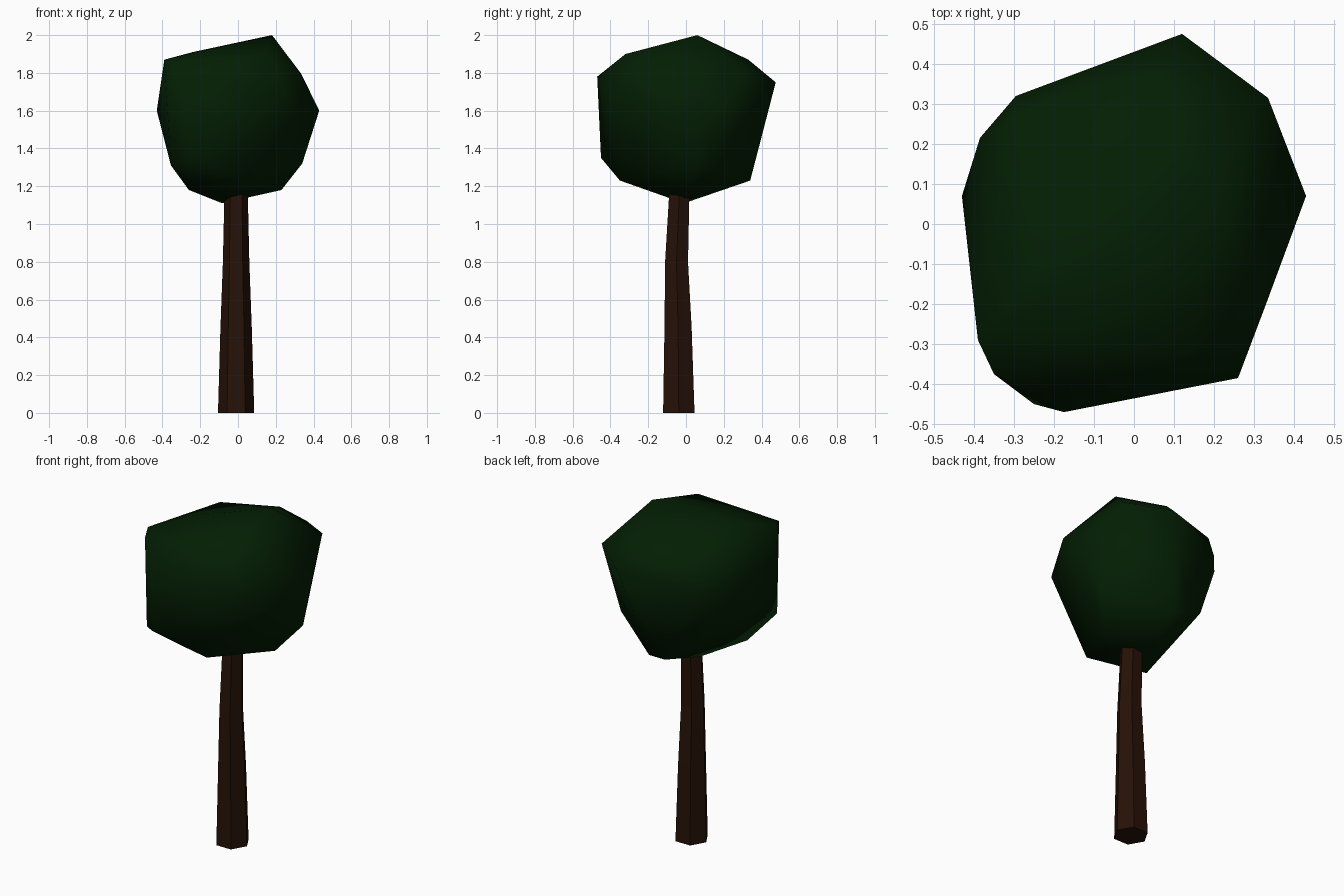
import bpy, bmesh
from math import cos, sin, pi

if "Cube" in bpy.data.objects:
    bpy.data.objects.remove(bpy.data.objects["Cube"])


def paint(obj, name, rgb):
    mat = bpy.data.materials.new(name)
    mat.diffuse_color = (*rgb, 1)
    mat.use_nodes = True
    mat.node_tree.nodes["Principled BSDF"].inputs["Base Color"].default_value = mat.diffuse_color
    obj.data.materials.append(mat)


def finish(bm, name):
    bmesh.ops.recalc_face_normals(bm, faces=bm.faces)
    mesh = bpy.data.meshes.new(name)
    bm.to_mesh(mesh)
    bm.free()
    obj = bpy.data.objects.new(name, mesh)
    bpy.context.collection.objects.link(obj)
    return obj


# Trunk: slightly bent, tapering hexagonal column (z, radius, centre y)
rings = [(0, .096, -.038), (.45, .083, -.042), (.8, .07, -.05), (1.2, .061, -.034)]
bm = bmesh.new()
loops = [[bm.verts.new((-.01 + r * cos(i * pi / 3), cy + r * sin(i * pi / 3), z))
          for i in range(6)] for z, r, cy in rings]
for low, high in zip(loops, loops[1:]):
    for i in range(6):
        j = (i + 1) % 6
        bm.faces.new((low[i], low[j], high[j], high[i]))
bm.faces.new(loops[0])
bm.faces.new(loops[-1])
trunk = finish(bm, "trunk")
paint(trunk, "bark", (.019, .006, .002))

# Crown: faceted lump hulled over its corner points
corners = [
    # top
    (.18, .06, 2.0), (.045, .33, 1.87), (-.303, .264, 1.83), (-.24, -.12, 1.91),
    (.145, -.32, 1.90), (.33, -.20, 1.80), (-.39, -.29, 1.87), (-.35, -.375, 1.85),
    # middle
    (.12, .475, 1.75), (.335, .315, 1.795), (.43, .07, 1.60), (.26, -.385, 1.665),
    (-.175, -.47, 1.78), (-.43, .07, 1.60), (-.295, .32, 1.69), (-.385, .215, 1.67),
    # bottom
    (-.25, -.45, 1.35), (-.355, -.35, 1.31), (.34, .06, 1.32), (.34, .126, 1.32),
    (.23, .02, 1.18), (-.10, .34, 1.23), (.005, .34, 1.23), (-.26, -.205, 1.18),
    (.04, -.35, 1.23), (-.29, .21, 1.38), (-.085, -.01, 1.11),
]
bm = bmesh.new()
for co in corners:
    bm.verts.new(co)
bmesh.ops.convex_hull(bm, input=bm.verts)
crown = finish(bm, "crown")
for poly in crown.data.polygons:
    poly.use_smooth = True
paint(crown, "leaves", (.001, .013, .001))
